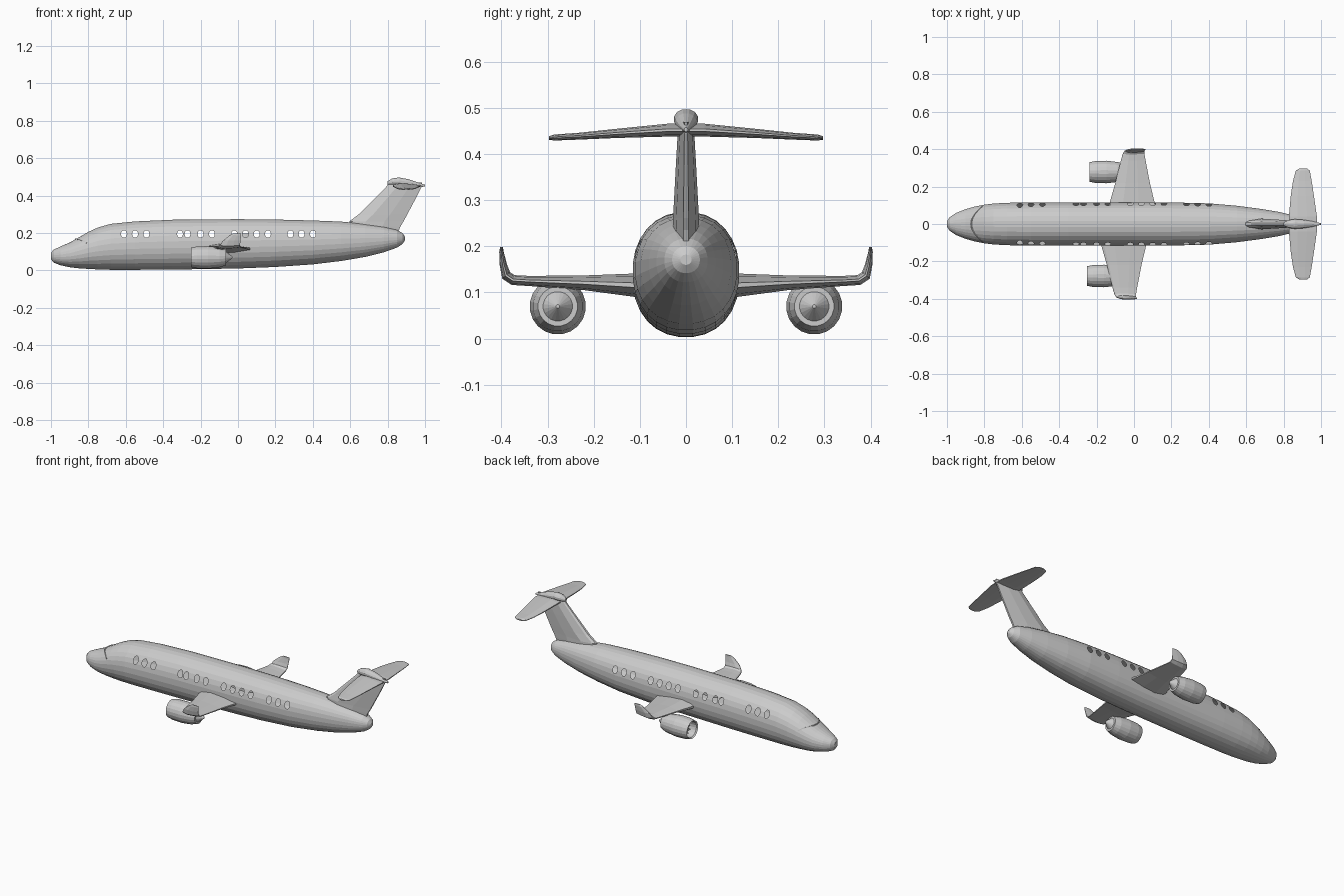
import bpy, bmesh, math
from mathutils import Vector

if "Cube" in bpy.data.objects:
    bpy.data.objects.remove(bpy.data.objects["Cube"])

mat = bpy.data.materials.new("light grey")
mat.diffuse_color = (0.6, 0.6, 0.6, 1)
mat.use_nodes = True
mat.node_tree.nodes["Principled BSDF"].inputs["Base Color"].default_value = mat.diffuse_color


def finish(bm, name):
    bmesh.ops.recalc_face_normals(bm, faces=bm.faces)
    me = bpy.data.meshes.new(name)
    bm.to_mesh(me)
    bm.free()
    me.materials.append(mat)
    ob = bpy.data.objects.new(name, me)
    bpy.context.collection.objects.link(ob)
    return ob


def loft(name, rings):
    """Skin a list of equal-sized point rings and cap both ends."""
    bm = bmesh.new()
    vs = [[bm.verts.new(p) for p in r] for r in rings]
    n = len(vs[0])
    for a, b in zip(vs, vs[1:]):
        for i in range(n):
            j = (i + 1) % n
            bm.faces.new((a[i], a[j], b[j], b[i]))
    bm.faces.new(vs[0])
    bm.faces.new(vs[-1])
    return finish(bm, name)


def oval(x, cy, cz, ry, rz, n, e=1.0):
    pts = []
    for i in range(n):
        a = math.tau * (i + 0.5) / n
        c, s = math.cos(a), math.sin(a)
        pts.append((x, cy + ry * math.copysign(abs(c) ** e, c),
                    cz + rz * math.copysign(abs(s) ** e, s)))
    return pts


def foil(x0, x1, y, z, t, lean=0.0):
    """Wing section: chord x0..x1, thickness t, tilted by lean degrees."""
    half = [(0, 0.25), (0.06, 0.6), (0.3, 1), (0.65, 0.75), (1, 0.2)]
    prof = half + [(u, -v) for u, v in reversed(half)]
    a = math.radians(lean)
    return [(x0 + u * (x1 - x0), y - math.sin(a) * v * t / 2,
             z + math.cos(a) * v * t / 2) for u, v in prof]


# Fuselage stations: x, bottom, top, half width
BODY = [(-1, .06, .095, .015), (-.985, .042, .112, .037), (-.95, .028, .128, .06),
        (-.9, .017, .150, .08), (-.85, .011, .178, .094), (-.8, .008, .207, .104),
        (-.75, .005, .23, .110), (-.68, .003, .25, .114), (-.55, .003, .263, .116),
        (-.35, .004, .272, .116), (0, .010, .275, .116), (.2, .018, .273, .116),
        (.4, .032, .268, .111), (.55, .05, .262, .098), (.68, .072, .25, .081),
        (.78, .097, .235, .064), (.85, .122, .217, .047), (.88, .142, .2, .03),
        (.892, .16, .182, .012)]
fuselage = loft("fuselage", [oval(x, 0, (b + t) / 2, w, (t - b) / 2, 28, 0.92)
                             for x, b, t, w in BODY])

# Cabin windows: open holes through the thin skin on both sides
WINDOWS = [-.61, -.55, -.49, -.31, -.27, -.2, -.14, -.02, .04, .10, .16, .28, .34, .40]
bm = bmesh.new()
for wx in WINDOWS:
    ring = [[bm.verts.new((wx + .016 * math.cos(math.tau * i / 10), s * .2,
                           .195 + .021 * math.sin(math.tau * i / 10)))
             for i in range(10)] for s in (-1, 1)]
    for i in range(10):
        j = (i + 1) % 10
        bm.faces.new((ring[0][i], ring[0][j], ring[1][j], ring[1][i]))
    bm.faces.new(ring[0])
    bm.faces.new(ring[1])
cutter = finish(bm, "window_cutter")
cutter.hide_render = True
mod = fuselage.modifiers.new("windows", 'BOOLEAN')
mod.object = cutter
mod.operation = 'DIFFERENCE'
mod.solver = 'EXACT'
bpy.context.view_layer.objects.active = fuselage
bpy.ops.object.modifier_apply(modifier="windows")
bpy.data.objects.remove(cutter)
# remove the tunnel walls so the cabin is hollow
bm = bmesh.new()
bm.from_mesh(fuselage.data)
walls = [f for f in bm.faces if abs(f.calc_center_median().y) < .05
         and .165 < f.calc_center_median().z < .225
         and abs(f.calc_center_median().x) < .66]
bmesh.ops.delete(bm, geom=walls, context='FACES')
bm.to_mesh(fuselage.data)
bm.free()


# Windshield ridge wrapped over the nose
def body_top(x, y):
    for p, q in zip(BODY, BODY[1:]):
        if p[0] <= x <= q[0]:
            k = (x - p[0]) / (q[0] - p[0])
            b, t, w = (p[i] + k * (q[i] - p[i]) for i in (1, 2, 3))
            s = max(0, 1 - (abs(y) / w) ** (2 / .92)) ** (.92 / 2)
            return (b + t) / 2 + s * (t - b) / 2


path = []
for i in range(13):
    u = -1 + i / 6
    x, y = -.87 + .06 * u * u, .094 * u
    path.append((x, y, body_top(x, y)))
rings = []
for i, p in enumerate(path):
    d = (Vector(path[min(i + 1, 12)]) - Vector(path[max(i - 1, 0)])).normalized()
    side = d.cross(Vector((-.5, 0, 1))).normalized()
    up = side.cross(d)
    rings.append([Vector(p) + .0035 * (math.cos(a) * side + math.sin(a) * up)
                  for a in (0, math.pi / 2, math.pi, 1.5 * math.pi)])
loft("windshield_ridge", rings)

# Wings with upturned tips (left one sits slightly further forward)
for s, name, dx in ((1, "right", 0), (-1, "left", -.045)):
    secs = [(-.135, .115, .09, .115, .055, 0), (-.13, .11, .115, .116, .05, 0),
            (-.10, .085, .22, .121, .032, 0), (-.07, .062, .34, .125, .022, 0),
            (-.06, .056, .375, .127, .022, 15), (-.05, .056, .39, .137, .022, 50),
            (-.035, .058, .396, .16, .016, 85), (.0, .062, .40, .188, .01, 95),
            (.02, .062, .400, .199, .006, 90)]
    loft(name + "_wing", [foil(a + dx, b + dx, s * y, z, t, s * l)
                          for a, b, y, z, t, l in secs])

# Engines: lathed nacelle with open intake, fan disc, spinner and tail cone
NACELLE = [(-.222, .002), (-.205, .018), (-.195, .022), (-.195, .046), (-.243, .047),
           (-.25, .053), (-.22, .059), (-.16, .061), (-.10, .054), (-.065, .043),
           (-.065, .032), (-.03, .004)]
for s, name, dx in ((1, "right", .012), (-1, "left", 0)):
    loft(name + "_engine", [oval(x + dx, s * .278, .07, r, r, 20) for x, r in NACELLE])
    # fan blades
    bm = bmesh.new()
    for i in range(10):
        a = math.tau * i / 10
        pts = []
        for r, da, x in ((.015, -.2, -.206), (.044, -.12, -.21),
                         (.044, .22, -.197), (.015, .2, -.197)):
            pts.append(bm.verts.new((x + dx, s * .278 + r * math.cos(a + da),
                                     .07 + r * math.sin(a + da))))
        bm.faces.new(pts)
    finish(bm, name + "_fan")

# Tail fin, swept back
FIN = [(.62, .85, .19, .05), (.60, .868, .235, .058), (.595, .885, .262, .056),
       (.645, .905, .30, .052), (.72, .945, .375, .044), (.79, .98, .445, .036),
       (.81, .985, .47, .03)]
loft("tail_fin", [foil(a, b, 0, z, t, 90) for a, b, z, t in FIN])

# Rounded cap on top of the fin
CAP = [(.80, .468, .008, .01), (.825, .474, .022, .019), (.86, .476, .027, .022),
       (.91, .469, .023, .02), (.96, .459, .014, .013), (1.0, .453, .004, .005)]
loft("fin_cap", [oval(x, 0, z, ry, rz, 12) for x, z, ry, rz in CAP])

# Tailplane, one loft from tip to tip
HALF = [(.885, .925, .297, .435, .008), (.865, .94, .285, .436, .013),
        (.85, .95, .23, .439, .015), (.838, .962, .15, .445, .02),
        (.828, .978, .04, .452, .028)]
loft("tailplane", [foil(a, b, -y, z, t) for a, b, y, z, t in HALF]
     + [foil(a, b, y, z, t) for a, b, y, z, t in reversed(HALF)])
